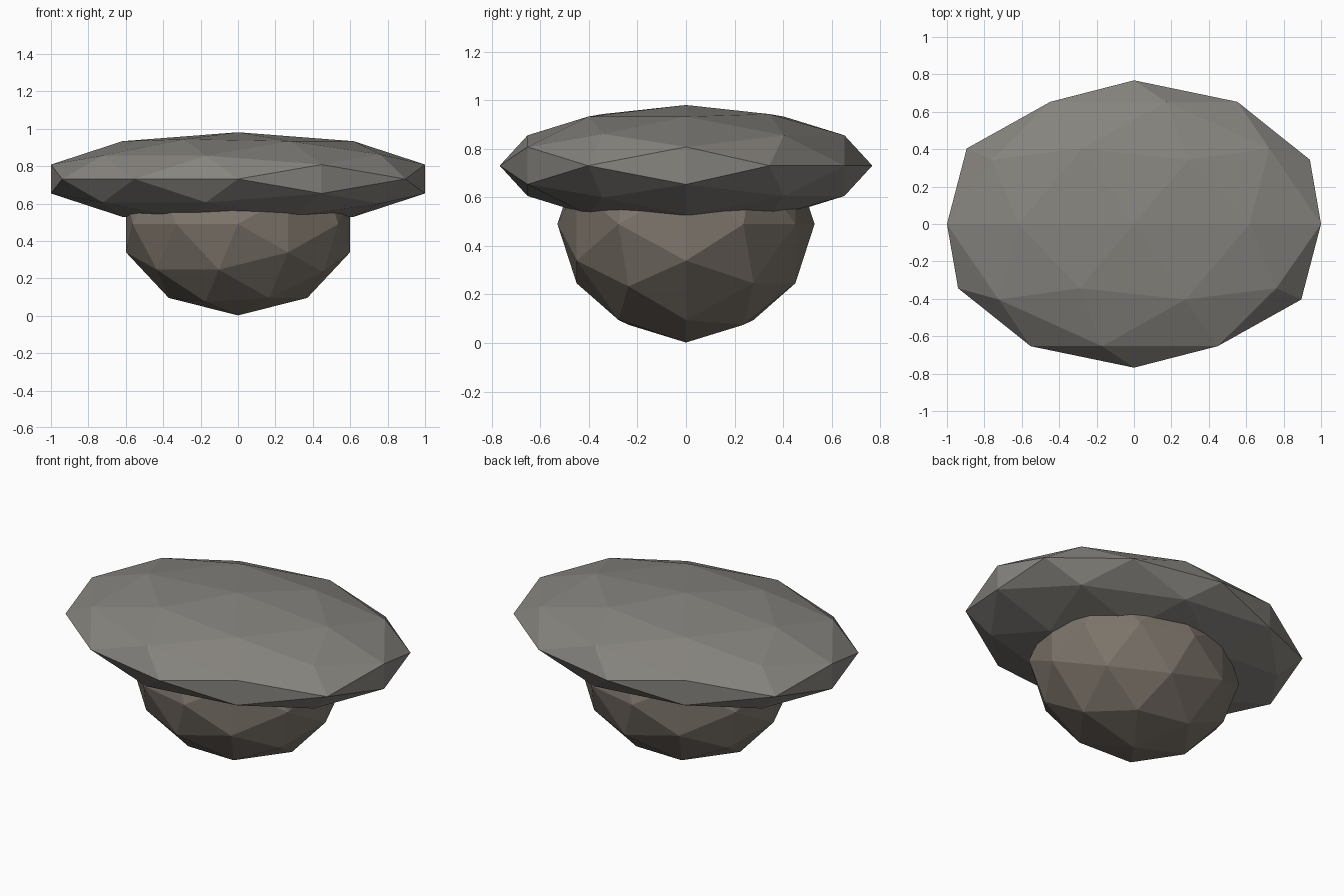
import bpy
import bmesh
from math import radians
from mathutils import Matrix

if "Cube" in bpy.data.objects:
    bpy.data.objects.remove(bpy.data.objects["Cube"])


def rock(name, centre_z, scale, colour):
    # Low-poly ball with its pole turned to +y, then stretched into a boulder
    bm = bmesh.new()
    bmesh.ops.create_icosphere(bm, subdivisions=2, radius=1.0)
    turn = Matrix.Rotation(radians(-90), 4, 'X')
    shape = Matrix.Diagonal((*scale, 1.0))
    bm.transform(Matrix.Translation((0, 0, centre_z)) @ shape @ turn)
    mesh = bpy.data.meshes.new(name)
    bm.to_mesh(mesh)
    bm.free()
    mat = bpy.data.materials.new(name + "_material")
    mat.diffuse_color = (*colour, 1.0)
    mat.use_nodes = True
    mat.node_tree.nodes["Principled BSDF"].inputs["Base Color"].default_value = mat.diffuse_color
    mesh.materials.append(mat)
    obj = bpy.data.objects.new(name, mesh)
    bpy.context.collection.objects.link(obj)
    return obj


# Rounded brown stone underneath
rock("base_stone", 0.49, (0.63, 0.53, 0.488), (0.21, 0.18, 0.15))

# Wide flat grey slab balanced on top
rock("cap_stone", 0.731, (1.0515, 0.768, 0.25), (0.24, 0.23, 0.21))
